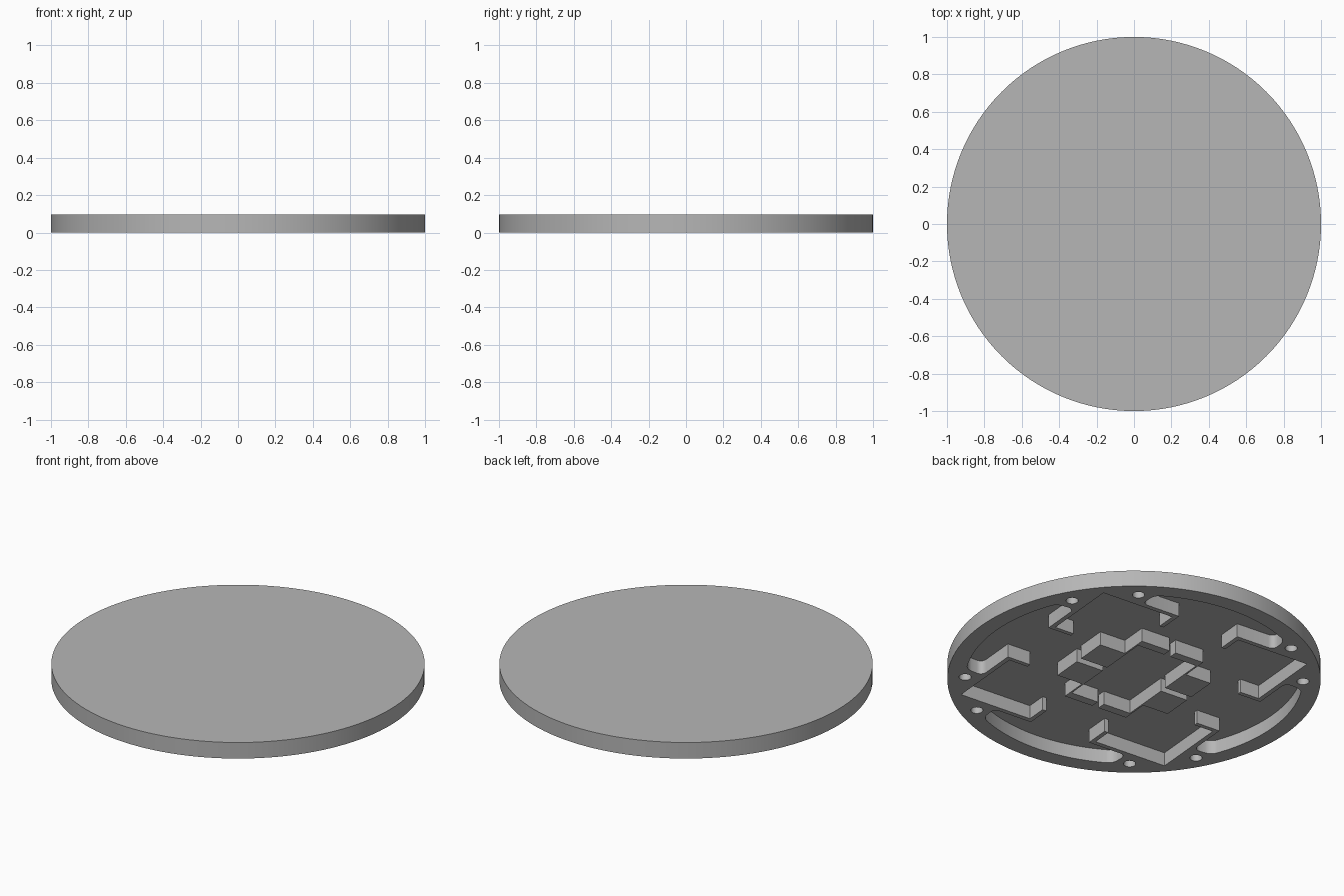
import bpy, bmesh
from math import sin, cos, radians
from mathutils import Matrix

if "Cube" in bpy.data.objects:
    bpy.data.objects.remove(bpy.data.objects["Cube"])

HEIGHT, CEILING = 0.095, 0.08
TWIST = -5            # underside pattern is turned slightly on the disc

grey = bpy.data.materials.new("plain_grey")
grey.use_nodes = True
grey.diffuse_color = (0.47, 0.47, 0.47, 1)
grey.node_tree.nodes["Principled BSDF"].inputs["Base Color"].default_value = grey.diffuse_color


def prism(name, points, z0, z1, turn=TWIST, round_corners=0, corners=()):
    """Extrude a flat outline, optionally rounding some of its corners."""
    bm = bmesh.new()
    verts = [bm.verts.new((x, y, z0)) for x, y in points]
    bm.faces.new(verts)
    if round_corners:
        bmesh.ops.bevel(bm, geom=[verts[i] for i in corners], offset=round_corners,
                        segments=5, profile=0.5, affect='VERTICES')
    top = bmesh.ops.extrude_face_region(bm, geom=bm.faces[:])["geom"]
    bmesh.ops.translate(bm, vec=(0, 0, z1 - z0),
                        verts=[v for v in top if isinstance(v, bmesh.types.BMVert)])
    bmesh.ops.recalc_face_normals(bm, faces=bm.faces[:])
    bm.transform(Matrix.Rotation(radians(turn), 4, 'Z'))
    mesh = bpy.data.meshes.new(name)
    bm.to_mesh(mesh)
    bm.free()
    mesh.materials.append(grey)
    ob = bpy.data.objects.new(name, mesh)
    bpy.context.collection.objects.link(ob)
    return ob


def rect(x0, x1, y0, y1):
    return [(x0, y0), (x1, y0), (x1, y1), (x0, y1)]


def arc(r, a0, a1, n, cx=0, cy=0):
    angles = [radians(a0 + (a1 - a0) * i / n) for i in range(n + 1)]
    return [(cx + r * cos(a), cy + r * sin(a)) for a in angles]


def circle(r, n, cx=0, cy=0):
    return arc(r, 0, 360, n, cx, cy)[:-1]


# Main disc
disc = prism("disc", circle(1, 128), 0, HEIGHT, turn=0)

# Hollows in the underside: square well, cross channels, rim slots, screw holes
LOW = -0.05
cutters = [prism("well_cutter", rect(-0.665, 0.665, -0.665, 0.665), LOW, CEILING)]
slot = [(0.692, -0.43)] + arc(0.905, -28, 28, 24) + [(0.692, 0.43)]
last = len(slot) - 1
for k in range(4):
    turn = TWIST + 90 * k
    cutters.append(prism("slot_cutter", slot, LOW, CEILING, turn, 0.035,
                         (0, 1, last - 1, last)))
    cutters.append(prism("channel_cutter", rect(0.6, 0.75, -0.19, 0.19), LOW, CEILING, turn))
    for side in (-11.5, 11.5):
        a = radians(45 + side)
        hole = circle(0.033, 20, 0.905 * cos(a), 0.905 * sin(a))
        cutters.append(prism("hole_cutter", hole, LOW, 0.06, turn))

bpy.context.view_layer.objects.active = disc
for cutter in cutters:
    mod = disc.modifiers.new("hollow", 'BOOLEAN')
    mod.operation, mod.solver, mod.object = 'DIFFERENCE', 'EXACT', cutter
    bpy.ops.object.modifier_apply(modifier=mod.name)
    bpy.data.objects.remove(cutter)

# Short ribs closing the corner pockets beside each channel
for k in range(4):
    for name, y0, y1 in (("pocket_rib_low", -0.215, -0.19), ("pocket_rib_high", 0.19, 0.215)):
        prism(name, rect(0.546, 0.69, y0, y1), 0, CEILING + 0.005, TWIST + 90 * k)

# Four stepped blocks that frame the centre
block = [(0.36, 0.02), (0.36, 0.2), (0.2, 0.2), (0.2, 0.36),
         (0.02, 0.36), (0.02, 0.31), (0.19, 0.31), (0.19, 0.02)]
for sx in (-1, 1):
    for sy in (-1, 1):
        prism("centre_block", [(x * sx, y * sy) for x, y in block], 0, CEILING + 0.005)

# Smooth the round walls, keep edges crisp
bpy.ops.object.select_all(action='DESELECT')
disc.select_set(True)
bpy.context.view_layer.objects.active = disc
bpy.ops.object.shade_smooth_by_angle(angle=radians(30))
